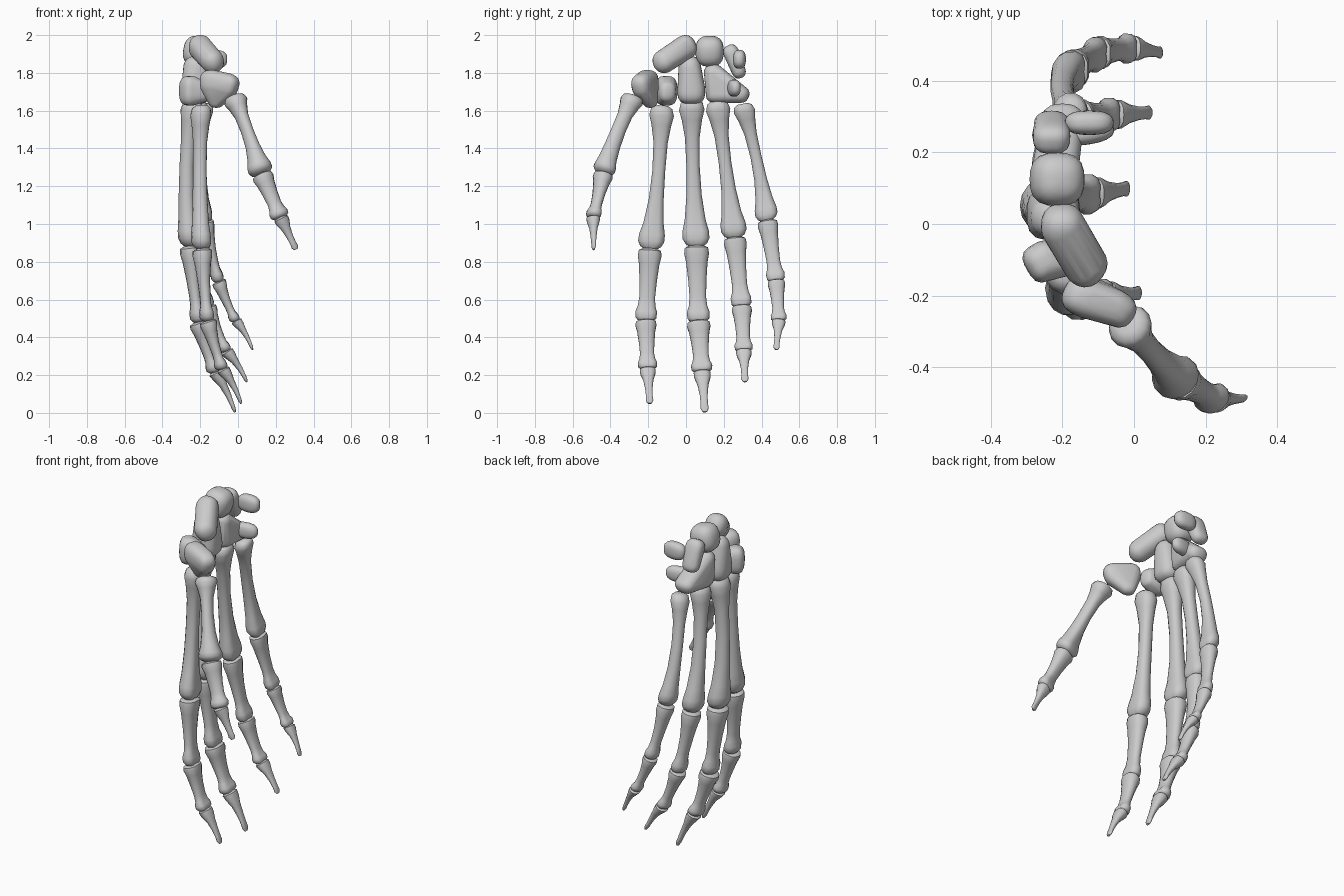
import bpy, bmesh, math
from mathutils import Vector, Matrix

if "Cube" in bpy.data.objects:
    bpy.data.objects.remove(bpy.data.objects["Cube"])

# Profiles: (position along bone, lateral radius, dorsal-palmar radius), relative to bone width
META = [(-.01, .5, .55), (.01, .85, .9), (.06, 1, 1.02), (.13, .8, .86), (.25, .58, .68), (.45, .52, .66),
        (.65, .6, .72), (.82, .82, .86), (.9, 1.04, 1), (.95, 1.06, 1.02), (.985, .85, .85), (1.01, .45, .5)]
PROX = [(0, .6, .6), (.03, .96, .95), (.1, 1.02, .97), (.22, .88, .8), (.45, .75, .62), (.68, .68, .54),
        (.8, .76, .58), (.88, .93, .74), (.96, .9, .76), (1.0, .7, .58), (1.025, .35, .3)]
DIST = [(-.01, .6, .6), (.04, 1, .95), (.15, .96, .85), (.35, .64, .55), (.6, .46, .4),
        (.8, .42, .32), (.92, .48, .28), (1, .25, .15)]
SIDES = 14


def finish(name, bm):
    bmesh.ops.recalc_face_normals(bm, faces=bm.faces)
    me = bpy.data.meshes.new(name)
    bm.to_mesh(me)
    bm.free()
    ob = bpy.data.objects.new(name, me)
    bpy.context.collection.objects.link(ob)
    bpy.ops.object.select_all(action='DESELECT')
    ob.select_set(True)
    bpy.context.view_layer.objects.active = ob
    bpy.ops.object.shade_smooth_by_angle(angle=math.radians(50))
    return ob


def bone(name, a, b, width, profile, bow=0.0, dorsal=(-1, 0, 0), depth=1.0, sway=0.0):
    """Loft elliptical rings, grooved on the palm side near the ends, from a to b."""
    a, b = Vector(a), Vector(b)
    axis = (b - a).normalized()
    n = Vector(dorsal)
    n = (n - axis * n.dot(axis)).normalized()
    side = axis.cross(n)
    bm = bmesh.new()
    rings = []
    for t, rl, rd in profile:
        c = a.lerp(b, t) + (n * bow + side * sway) * 4 * t * (1 - t)
        groove = .3 if t > .78 else .15
        ring = []
        for i in range(SIDES):
            u = 2 * math.pi * i / SIDES
            cu, su = math.cos(u), math.sin(u)
            palm = 1 - groove * max(0, -cu) ** 6
            ring.append(bm.verts.new(c + side * su * rl * width + n * cu * palm * rd * width * depth))
        rings.append(ring)
    for p, q in zip(rings, rings[1:]):
        for i in range(SIDES):
            j = (i + 1) % SIDES
            bm.faces.new((p[i], p[j], q[j], q[i]))
    bm.faces.new(rings[0])
    bm.faces.new(rings[-1])
    return finish(name, bm)


def pebble(bm, c, size, rot=(0, 0, 0), boxy=.72):
    """Rounded-box lump; size is half extents."""
    new = bmesh.ops.create_uvsphere(bm, u_segments=20, v_segments=12, radius=1)['verts']
    R = (Matrix.Rotation(math.radians(rot[2]), 3, 'Z') @ Matrix.Rotation(math.radians(rot[1]), 3, 'Y')
         @ Matrix.Rotation(math.radians(rot[0]), 3, 'X'))
    p = 2 / boxy
    for v in new:
        r = v.co / sum(abs(k) ** p for k in v.co) ** (1 / p)
        v.co = Vector(c) + R @ Vector([k * s for k, s in zip(r, size)])


def carpal(name, *lumps, extra=()):
    """Wrist bone: convex skin over several lumps, plus optional separate lumps."""
    bm = bmesh.new()
    for p in lumps:
        pebble(bm, *p)
    if len(lumps) > 1:
        hull = bmesh.ops.convex_hull(bm, input=bm.verts)
        keep = {f for f in hull['geom'] if isinstance(f, bmesh.types.BMFace)}
        bmesh.ops.delete(bm, geom=[f for f in bm.faces if f not in keep], context='FACES')
    for p in extra:
        pebble(bm, *p)
    return finish(name, bm)


# Fingers: joints from metacarpal base to fingertip, widths per bone, metacarpal bow and sway
fingers = {
    'index': ([(-.19, -.128, 1.62), (-.185, -.19, .87), (-.157, -.213, .49), (-.08, -.203, .235),
               (.018, -.192, .05)], (.067, .063, .056, .043), .012, .012),
    'middle': ([(-.235, .03, 1.65), (-.25, .055, .885), (-.205, .066, .485), (-.12, .085, .22),
                (-.015, .1, .005)], (.069, .066, .062, .046), .028, -.004),
    'ring': ([(-.21, .165, 1.645), (-.22, .258, .93), (-.155, .295, .565), (-.06, .306, .33),
              (.048, .312, .165)], (.066, .06, .053, .042), .022, 0),
    'little': ([(-.17, .3, 1.63), (-.17, .43, 1.02), (-.1, .478, .7), (-.01, .492, .49),
                (.078, .478, .335)], (.058, .054, .046, .036), .03, 0.012),
}
kinds = (('metacarpal', META), ('near_phalanx', PROX), ('middle_phalanx', PROX), ('tip_phalanx', DIST))
for name, (pts, widths, bow, sway) in fingers.items():
    for k, (kind, prof) in enumerate(kinds):
        bone(f'{name}_{kind}', pts[k], pts[k + 1], widths[k], prof,
             bow if k == 0 else .006 if k < 3 else -.008, depth=.92 if k else .88,
             sway=0 if k else sway)

# Thumb
T = [(-.02, -.275, 1.67), (.125, -.435, 1.265), (.225, -.49, 1.035), (.308, -.488, .865)]
for k, (kind, prof, w) in enumerate((('metacarpal', META, .063), ('near_phalanx', PROX, .056),
                                     ('tip_phalanx', DIST, .04))):
    bone(f'thumb_{kind}', T[k], T[k + 1], w, prof, .012 if k == 0 else 0, (.4, -1, 0))

# Wrist, upper row
carpal('scaphoid', ((-.2, -.005, 1.935), (.06, .06, .064), (25, 0, 0), .85),
       ((-.135, -.115, 1.862), (.058, .06, .062), (25, 0, -35), .9))
carpal('lunate', ((-.215, .125, 1.915), (.075, .075, .08), (0, 10, 0), .75))
carpal('triquetrum', ((-.23, .245, 1.895), (.052, .042, .055), (25, 0, 0), .7),
       ((-.23, .275, 1.82), (.05, .038, .05), (20, 0, 0), .8))
carpal('pisiform', ((-.125, .283, 1.872), (.068, .034, .05), (0, 0, 0), .75))

# Wrist, lower row
carpal('trapezium', ((-.055, -.232, 1.735), (.058, .05, .062), (0, 20, -32), .75),
       ((-.14, -.205, 1.75), (.06, .055, .065), (0, 0, -25), .75),
       ((-.115, -.19, 1.66), (.045, .04, .045), (0, 0, -20), .85))
carpal('trapezoid', ((-.255, -.105, 1.705), (.05, .055, .078), (0, 0, 30), .65),
       ((-.19, -.1, 1.7), (.04, .045, .055), (0, 0, 15), .75))
carpal('capitate', ((-.22, .02, 1.82), (.07, .06, .07), (0, 0, 0), .85),
       ((-.225, .028, 1.705), (.075, .073, .07), (0, 0, 0), .65))
carpal('hamate', ((-.22, .15, 1.79), (.065, .05, .06), (25, 0, 0), .8),
       ((-.22, .165, 1.69), (.065, .06, .05), (0, 0, 0), .75),
       ((-.2, .285, 1.69), (.06, .05, .045), (-25, 0, 0), .8),
       extra=[((-.125, .255, 1.72), (.07, .032, .045), (0, 0, 10), .8)])
